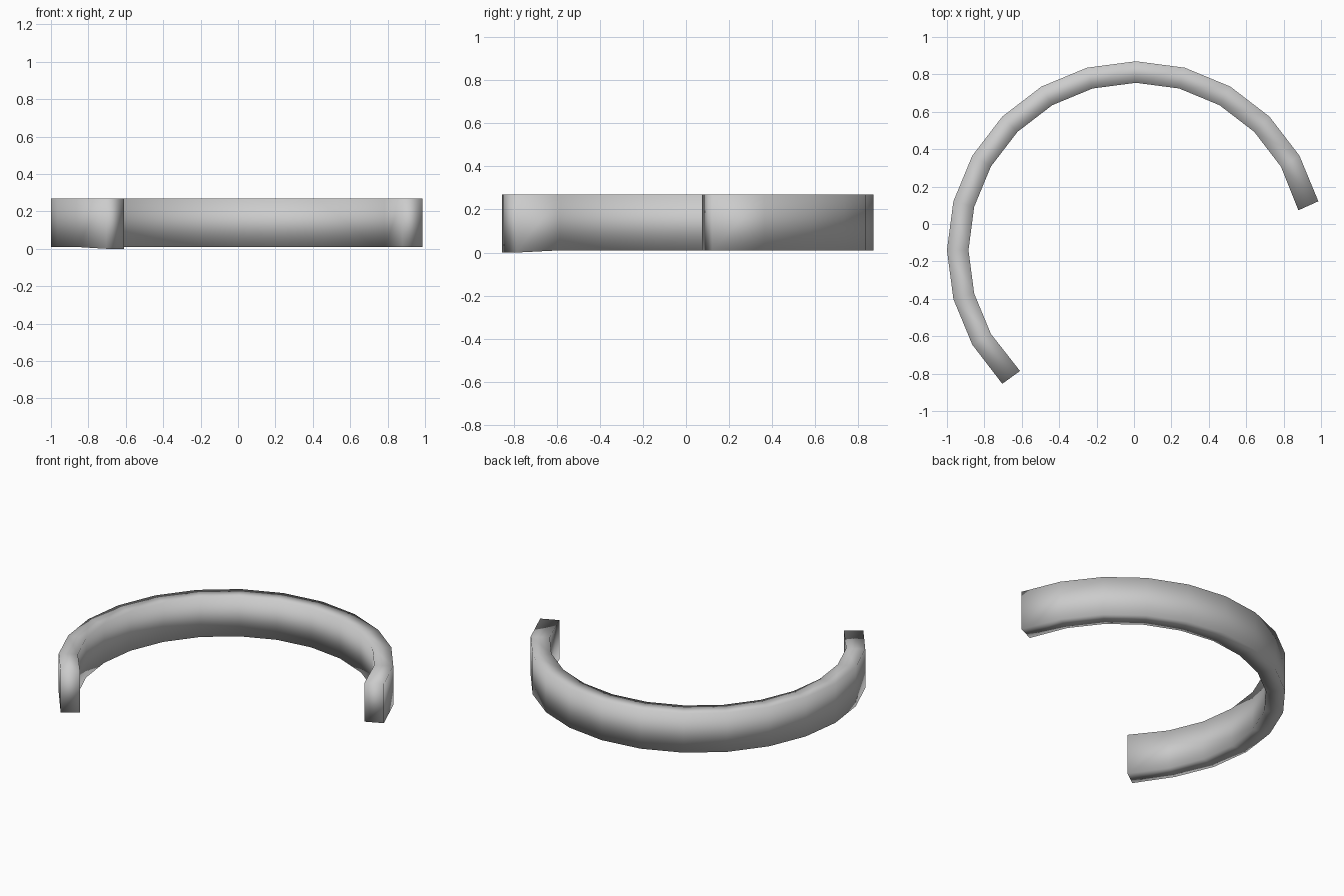
import bpy
import bmesh
from math import radians, cos, sin

if "Cube" in bpy.data.objects:
    bpy.data.objects.remove(bpy.data.objects["Cube"])

# Band centre, radii and height
CX, CY = 0.01, -0.14
R_OUT, R_IN = 1.01, 0.895
Z_LOW, Z_HIGH = 0.01, 0.27
STEPS = 14


def point(radius, angle, z):
    a = radians(angle)
    return (CX + radius * cos(a), CY + radius * sin(a), z)


bm = bmesh.new()

# Rectangular cross-sections every 15 degrees along the open arc
sections = []
for i in range(STEPS + 1):
    outer = 15 + 15 * i
    inner = outer
    low = Z_LOW
    if i == 0:
        inner -= 1.2            # slightly skewed end cut
    if i == STEPS:
        inner += 1.2
        low = 0.0               # this tip dips to the ground
    sections.append([bm.verts.new(point(r, a, z)) for r, a, z in (
        (R_OUT, outer, low), (R_OUT, outer, Z_HIGH),
        (R_IN, inner, Z_HIGH), (R_IN, inner, low))])

# Skin the sections and cap both ends
for s, t in zip(sections, sections[1:]):
    for k in range(4):
        n = (k + 1) % 4
        bm.faces.new((s[k], s[n], t[n], t[k]))
bm.faces.new(sections[0])
bm.faces.new(sections[-1])
bmesh.ops.recalc_face_normals(bm, faces=bm.faces[:])
for f in bm.faces:
    f.smooth = True

mesh = bpy.data.meshes.new("open_band")
bm.to_mesh(mesh)
bm.free()
band = bpy.data.objects.new("open_band", mesh)
bpy.context.collection.objects.link(band)
